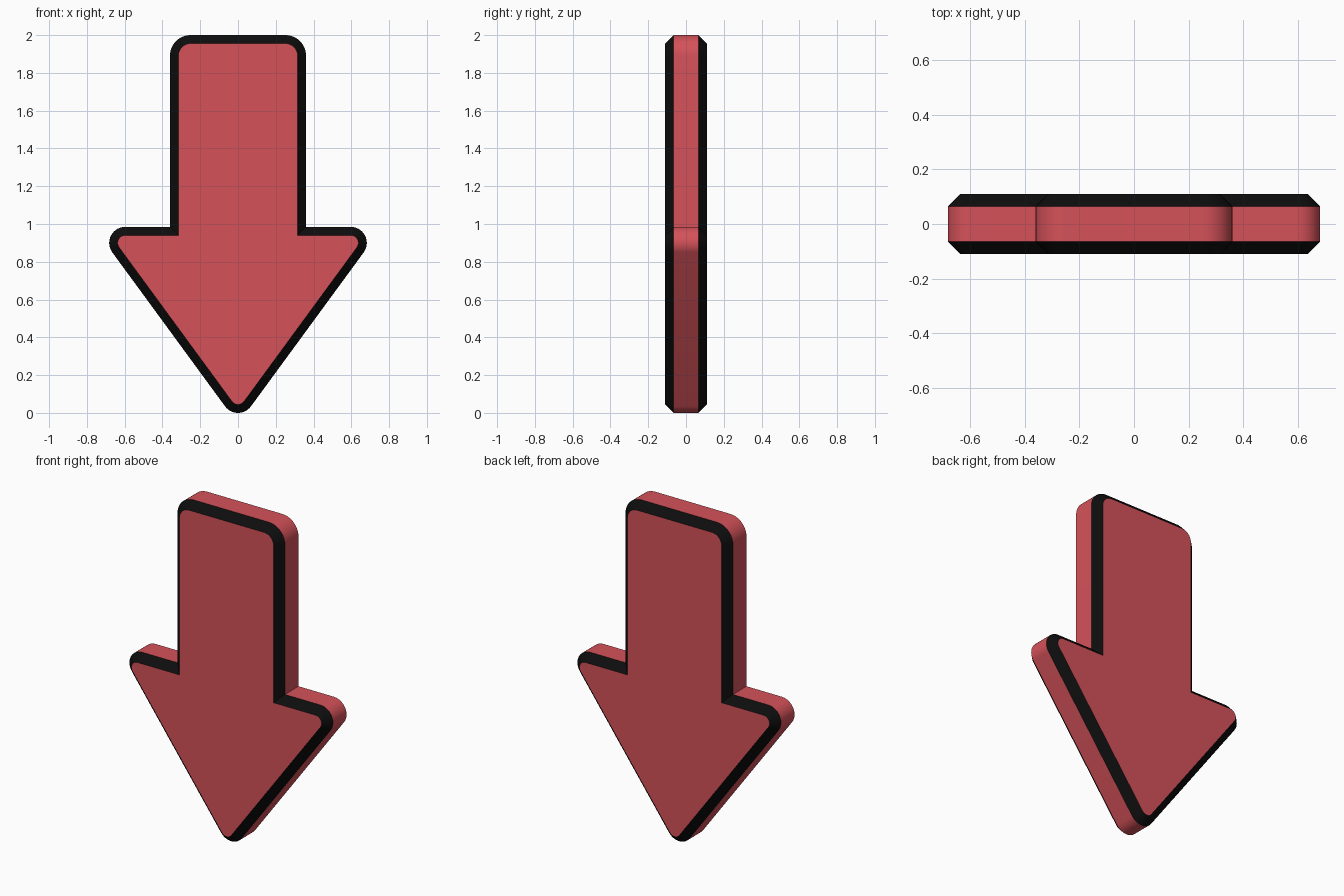
import bpy, bmesh, math

if "Cube" in bpy.data.objects:
    bpy.data.objects.remove(bpy.data.objects["Cube"])

BEVEL = 0.045                 # chamfer inset and depth
Y_FACE, Y_RIM = 0.11, 0.065   # half thickness at the faces and at the rim


def material(name, rgb):
    m = bpy.data.materials.new(name)
    m.diffuse_color = (*rgb, 1.0)
    m.use_nodes = True
    m.node_tree.nodes["Principled BSDF"].inputs["Base Color"].default_value = m.diffuse_color
    return m


def arc(cx, cz, r, a0, a1, n):
    return [(cx + r * math.cos(a0 + (a1 - a0) * i / n),
             cz + r * math.sin(a0 + (a1 - a0) * i / n)) for i in range(n + 1)]


def outline(d):
    """Rounded down-arrow outline, inset by d."""
    r = 0.085                                   # tip and barb radius
    bx, bz = 0.682 - r, 0.985 - r               # barb arc centre
    slant = math.atan2(-bx, bz - r)             # normal of the slanted edge
    up = math.pi / 2
    half = arc(0, r, r - d, -up, slant, 8)                # tip
    half += arc(bx, bz, r - d, slant, up, 14)             # barb
    half.append((0.36 - d, 0.985 - d))                    # inner corner
    half += arc(0.252, 1.892, 0.108 - d, 0, up, 12)       # shaft corner
    return half + [(-x, z) for x, z in reversed(half[1:])]


# Arrow body: four rings joined into rim, two chamfers and two faces
bm = bmesh.new()
rings = []
for y, d in ((-Y_FACE, BEVEL), (-Y_RIM, 0), (Y_RIM, 0), (Y_FACE, BEVEL)):
    rings.append([bm.verts.new((x, y, z)) for x, z in outline(d)])
n = len(rings[0])
for k in range(3):
    for i in range(n):
        j = (i + 1) % n
        f = bm.faces.new((rings[k][i], rings[k][j], rings[k + 1][j], rings[k + 1][i]))
        f.material_index = 0 if k == 1 else 1   # chamfers are black
bm.faces.new(rings[0])
bm.faces.new(rings[3])
bmesh.ops.recalc_face_normals(bm, faces=bm.faces[:])

mesh = bpy.data.meshes.new("down_arrow")
bm.to_mesh(mesh)
bm.free()
mesh.materials.append(material("red", (0.66, 0.085, 0.102)))
mesh.materials.append(material("black", (0.004, 0.004, 0.004)))
arrow = bpy.data.objects.new("down_arrow", mesh)
bpy.context.collection.objects.link(arrow)

bpy.context.view_layer.objects.active = arrow
arrow.select_set(True)
bpy.ops.object.shade_smooth_by_angle(angle=math.radians(30))
